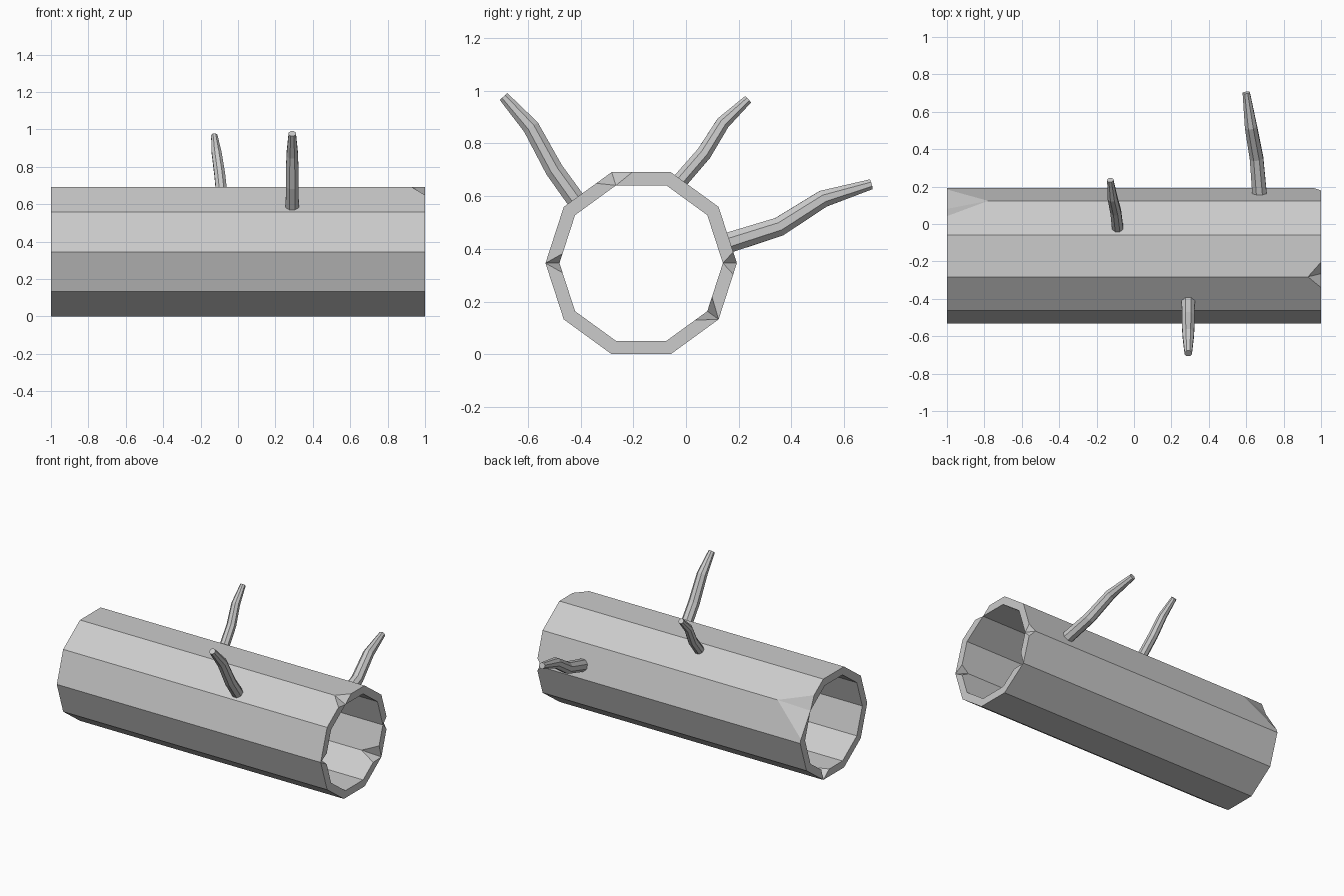
import bpy, bmesh
from math import sin, cos, radians, tau
from mathutils import Vector

if "Cube" in bpy.data.objects:
    bpy.data.objects.remove(bpy.data.objects["Cube"])

SIDES, CY, CZ = 10, -0.17, 0.346
R_OUT, R_IN = 0.363, 0.310


def finish(bm, name):
    bmesh.ops.remove_doubles(bm, verts=bm.verts, dist=1e-5)
    bmesh.ops.recalc_face_normals(bm, faces=bm.faces)
    mesh = bpy.data.meshes.new(name)
    bm.to_mesh(mesh)
    bm.free()
    obj = bpy.data.objects.new(name, mesh)
    bpy.context.collection.objects.link(obj)
    return obj


def corner(x, r, k):
    a = radians(36 * k)
    return Vector((x, CY + r * cos(a), CZ + r * sin(a)))


# Chipped corners: (end, radius, corner): (cut to previous, cut to next, cut along log)
chips = {
    (1, R_OUT, 3): (0.35, 0.32, 0.07),
    (1, R_OUT, 0): (0.2, 0.2, 0.04),
    (1, R_IN, 5): (0.2, 0.2, 0.06),
    (1, R_IN, 9): (0.3, 0.3, 0.12),
    (-1, R_OUT, 1): (0.88, 0.45, 0.22),
    (-1, R_IN, 8): (0.25, 0.25, 0.12),
}


def cut(end, r, k):
    """Points replacing one end corner: before, after, along."""
    k %= SIDES
    c = corner(end, r, k)
    before, after, along = chips.get((end, r, k), (0, 0, 0))
    return (c.lerp(corner(end, r, k - 1), before),
            c.lerp(corner(end, r, k + 1), after),
            c - Vector((end * along, 0, 0)))


def log():
    bm = bmesh.new()
    made = {}

    def face(*points):
        verts = []
        for p in points:
            key = tuple(round(v, 5) for v in p)
            if key not in made:
                made[key] = bm.verts.new(p)
            if made[key] not in verts:
                verts.append(made[key])
        if len(verts) > 2:
            bm.faces.new(verts)

    for k in range(SIDES):
        # Long bark and hollow panels
        for r in (R_OUT, R_IN):
            l0, l1 = cut(-1, r, k), cut(-1, r, k + 1)
            h0, h1 = cut(1, r, k), cut(1, r, k + 1)
            face(l0[2], l0[1], l1[0], l1[2], h1[2], h1[0], h0[1], h0[2])
        # End rims and the chip facets
        for end in (-1, 1):
            o0, o1 = cut(end, R_OUT, k), cut(end, R_OUT, k + 1)
            i0, i1 = cut(end, R_IN, k), cut(end, R_IN, k + 1)
            face(o0[1], o1[0], i1[0], i0[1])
            for r, other in ((R_OUT, i0[0]), (R_IN, o0[0])):
                if (end, r, k) in chips:
                    a, b, p = cut(end, r, k)
                    face(p, a, other)
                    face(p, other, b)
    return finish(bm, "hollow_log")


def branch(name, path, radii, sides=8):
    bm = bmesh.new()
    pts = [Vector(p) for p in path]
    rings = []
    for i, (p, r) in enumerate(zip(pts, radii)):
        d = (pts[min(i + 1, len(pts) - 1)] - pts[max(i - 1, 0)]).normalized()
        u = (Vector((1, 0, 0)) - d * d.x).normalized()
        v = d.cross(u)
        rings.append([bm.verts.new(p + r * (u * cos(tau * (j + .5) / sides)
                                            + v * sin(tau * (j + .5) / sides)))
                      for j in range(sides)])
    for a, b in zip(rings, rings[1:]):
        for j in range(sides):
            n = (j + 1) % sides
            bm.faces.new((a[j], a[n], b[n], b[j]))
    bm.faces.new(rings[0])
    bm.faces.new(rings[-1])
    return finish(bm, name)


log()
# Three broken twigs
branch("front_branch", [(.29, -.41, .575), (.29, -.50, .70), (.29, -.588, .862), (.29, -.692, .978)],
       (.038, .037, .034, .021))
branch("top_branch", [(-.087, -.025, .655), (-.098, .068, .762), (-.115, .14, .878), (-.127, .235, .967)],
       (.032, .031, .028, .018))
branch("back_branch", [(.672, .15, .42), (.655, .353, .484), (.625, .52, .59), (.60, .702, .645)],
       (.042, .039, .035, .021))
